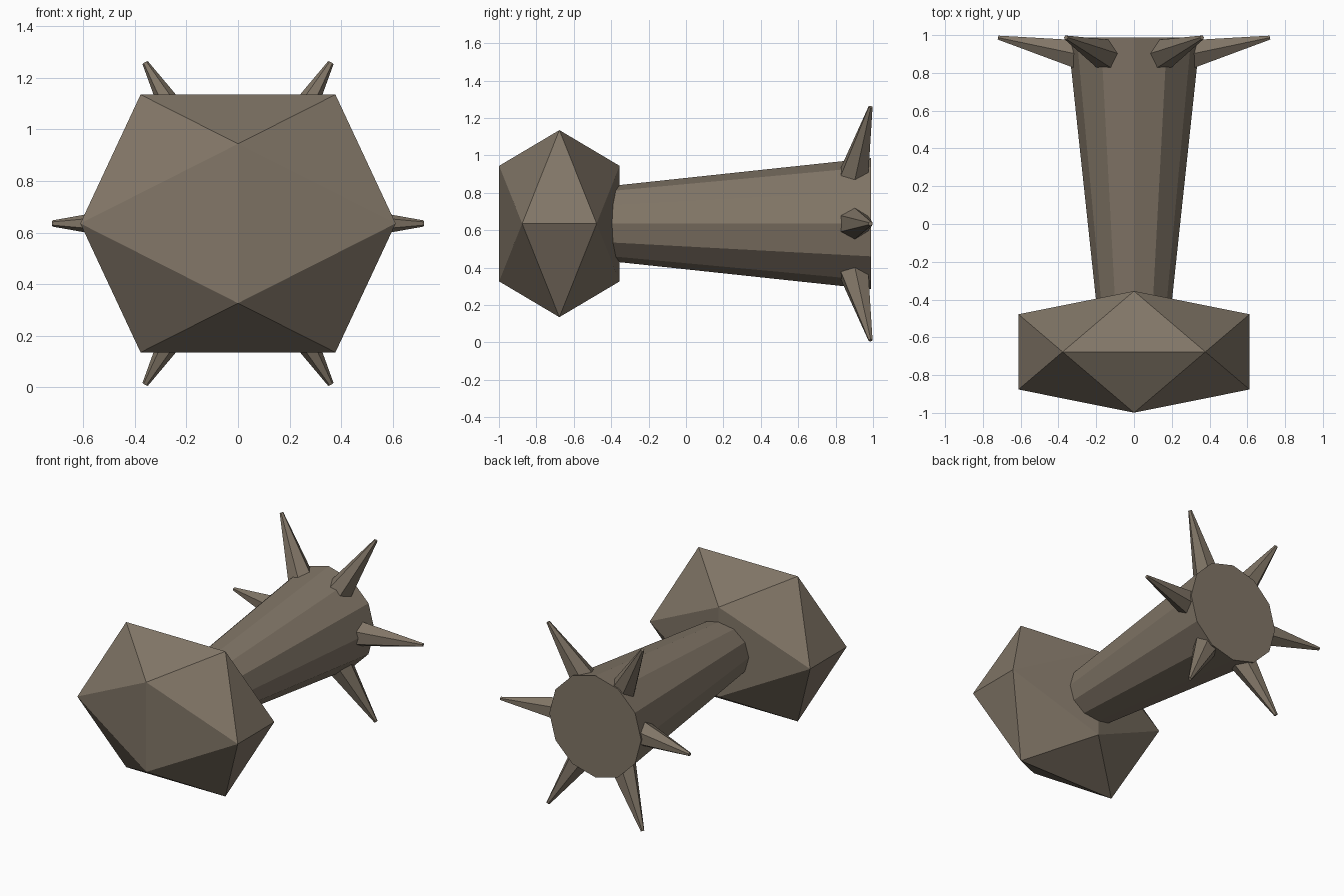
import bpy, bmesh
from math import pi, cos, sin
from mathutils import Vector, Matrix

cube = bpy.data.objects.get("Cube")
if cube:
    bpy.data.objects.remove(cube, do_unlink=True)

MID_Z = 0.635
COLOUR = (0.22, 0.18, 0.135, 1)
stone = bpy.data.materials.new("grey_brown_stone")
stone.use_nodes = True
stone.diffuse_color = COLOUR
stone.node_tree.nodes["Principled BSDF"].inputs["Base Color"].default_value = COLOUR


def finish(name, bm):
    bmesh.ops.recalc_face_normals(bm, faces=bm.faces)
    mesh = bpy.data.meshes.new(name)
    bm.to_mesh(mesh)
    bm.free()
    mesh.materials.append(stone)
    obj = bpy.data.objects.new(name, mesh)
    bpy.context.collection.objects.link(obj)
    return obj


def tapered(name, start, end, r1, r2, sides, up, turn=0.0):
    """Flat-sided cone frustum between two points."""
    axis = (end - start).normalized()
    side = axis.cross(up).normalized()
    top = side.cross(axis)
    bm = bmesh.new()
    rings = []
    for centre, r in ((start, r1), (end, r2)):
        angles = [turn + 2 * pi * i / sides for i in range(sides)]
        rings.append([bm.verts.new(centre + r * (cos(a) * side + sin(a) * top)) for a in angles])
    for i in range(sides):
        j = (i + 1) % sides
        bm.faces.new((rings[0][i], rings[0][j], rings[1][j], rings[1][i]))
    for ring in rings:
        bm.faces.new(ring)
    return finish(name, bm)


# Faceted head: a stretched icosahedron with its long edges on the axes
PHI = (1 + 5 ** 0.5) / 2
bm = bmesh.new()
for a in (-1, 1):
    for b in (-PHI, PHI):
        for p in ((b, a, 0), (a, 0, b), (0, b, a)):
            bm.verts.new(p)
bmesh.ops.convex_hull(bm, input=bm.verts)
bm.transform(Matrix.Translation((0, -0.677, MID_Z)) @ Matrix.Diagonal((0.378, 0.199, 0.309, 1)))
finish("head", bm)

# Handle flaring toward the back
tapered("handle", Vector((0, -0.6, MID_Z)), Vector((0, 0.988, MID_Z)),
        0.18, 0.35, 12, Vector((0, 0, 1)))

# Ring of spikes leaning backward
for i in range(6):
    a = i * pi / 3
    out = Vector((cos(a), 0, sin(a)))
    centre = Vector((0, 0, MID_Z))
    tapered(f"spike_{i + 1}", centre + out * 0.28 + Vector((0, 0.895, 0)),
            centre + out * 0.72 + Vector((0, 0.987, 0)),
            0.09, 0.012, 6, Vector((0, 1, 0)), 0.0)
